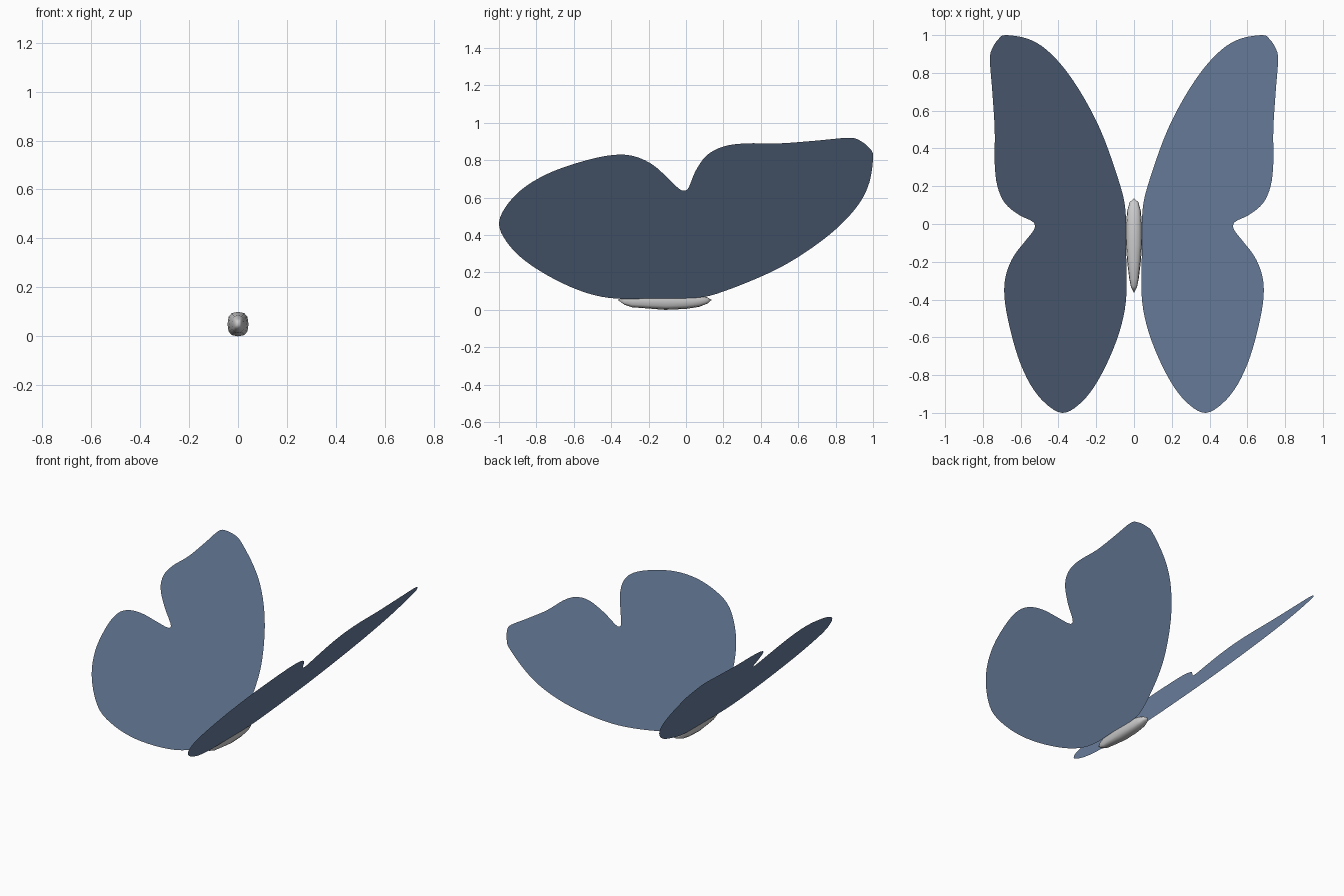
import bpy, bmesh, math

if "Cube" in bpy.data.objects:
    bpy.data.objects.remove(bpy.data.objects["Cube"])

SLOPE = 1.19            # rise of each wing per unit of x
ROOT_X, ROOT_Z = 0.04, 0.06


def finish(name, bm, mat=None):
    me = bpy.data.meshes.new(name)
    bm.to_mesh(me)
    bm.free()
    ob = bpy.data.objects.new(name, me)
    bpy.context.collection.objects.link(ob)
    if mat:
        me.materials.append(mat)
    return ob


def smooth_closed(pts, steps=4):
    """Closed Catmull-Rom curve through the given points."""
    out, n = [], len(pts)
    for i in range(n):
        p0, p1, p2, p3 = (pts[(i + k) % n] for k in (-1, 0, 1, 2))
        for s in range(steps):
            t = s / steps
            out.append(tuple(0.5 * (2 * b + (c - a) * t + (2 * a - 5 * b + 4 * c - d) * t * t
                                    + (3 * b - a - 3 * c + d) * t ** 3)
                             for a, b, c, d in zip(p0, p1, p2, p3)))
    return out


# Wing outline as (y, z), from the root round the tail-side and head-side lobes
outline = [
    (-0.37, 0.06), (-0.15, 0.062), (0.06, 0.065), (0.2, 0.098), (0.45, 0.2),
    (0.63, 0.302), (0.8, 0.43), (0.92, 0.56), (0.98, 0.68), (1.0, 0.82),
    (0.98, 0.865), (0.93, 0.905), (0.87, 0.92), (0.7, 0.905), (0.5, 0.89),
    (0.32, 0.89), (0.2, 0.873), (0.11, 0.825), (0.05, 0.74), (0.015, 0.655),
    (-0.01, 0.637), (-0.04, 0.65), (-0.09, 0.697), (-0.17, 0.77),
    (-0.26, 0.816), (-0.36, 0.83), (-0.5, 0.808), (-0.7, 0.745),
    (-0.85, 0.665), (-0.95, 0.57), (-1.0, 0.465), (-0.96, 0.365),
    (-0.86, 0.262), (-0.7, 0.162), (-0.53, 0.09)]

blue = bpy.data.materials.new("wing_blue")
blue.diffuse_color = (0.17, 0.25, 0.4, 1)
blue.use_nodes = True
blue.node_tree.nodes["Principled BSDF"].inputs["Base Color"].default_value = blue.diffuse_color

# Thin flat wings, mirrored
for side, name in ((1, "right_wing"), (-1, "left_wing")):
    bm = bmesh.new()
    vs = [bm.verts.new((side * (ROOT_X + (z - ROOT_Z) / SLOPE), y, z))
          for y, z in smooth_closed(outline)]
    face = bm.faces.new(vs)
    face.normal_update()
    if face.normal.z < 0:
        face.normal_flip()
    bmesh.ops.triangulate(bm, faces=bm.faces[:])
    finish(name, bm, blue)

# Body: tapered rings along y as (y, half width, half height)
rings = [(-0.33, 0.017, 0.022), (-0.29, 0.025, 0.036), (-0.2, 0.036, 0.043),
         (-0.11, 0.043, 0.05), (0.0, 0.042, 0.045), (0.07, 0.036, 0.034),
         (0.115, 0.023, 0.016)]
SIDES = 12
bm = bmesh.new()


def rounded(v):
    return math.copysign(abs(v) ** 0.75, v)


loops = []
for y, w, h in rings:
    loops.append([bm.verts.new((w * rounded(math.cos(a)), y, 0.05 + h * rounded(math.sin(a))))
                  for a in (2 * math.pi * i / SIDES for i in range(SIDES))])
for a, b in zip(loops, loops[1:]):
    for i in range(SIDES):
        j = (i + 1) % SIDES
        bm.faces.new((a[i], a[j], b[j], b[i]))
for loop, y in ((loops[0], -0.365), (loops[-1], 0.137)):
    tip = bm.verts.new((0, y, 0.053))
    for i in range(SIDES):
        bm.faces.new((loop[i], loop[(i + 1) % SIDES], tip))
bmesh.ops.recalc_face_normals(bm, faces=bm.faces[:])
body = finish("body", bm)
bpy.context.view_layer.objects.active = body
body.select_set(True)
bpy.ops.object.shade_smooth_by_angle(angle=math.radians(40))
